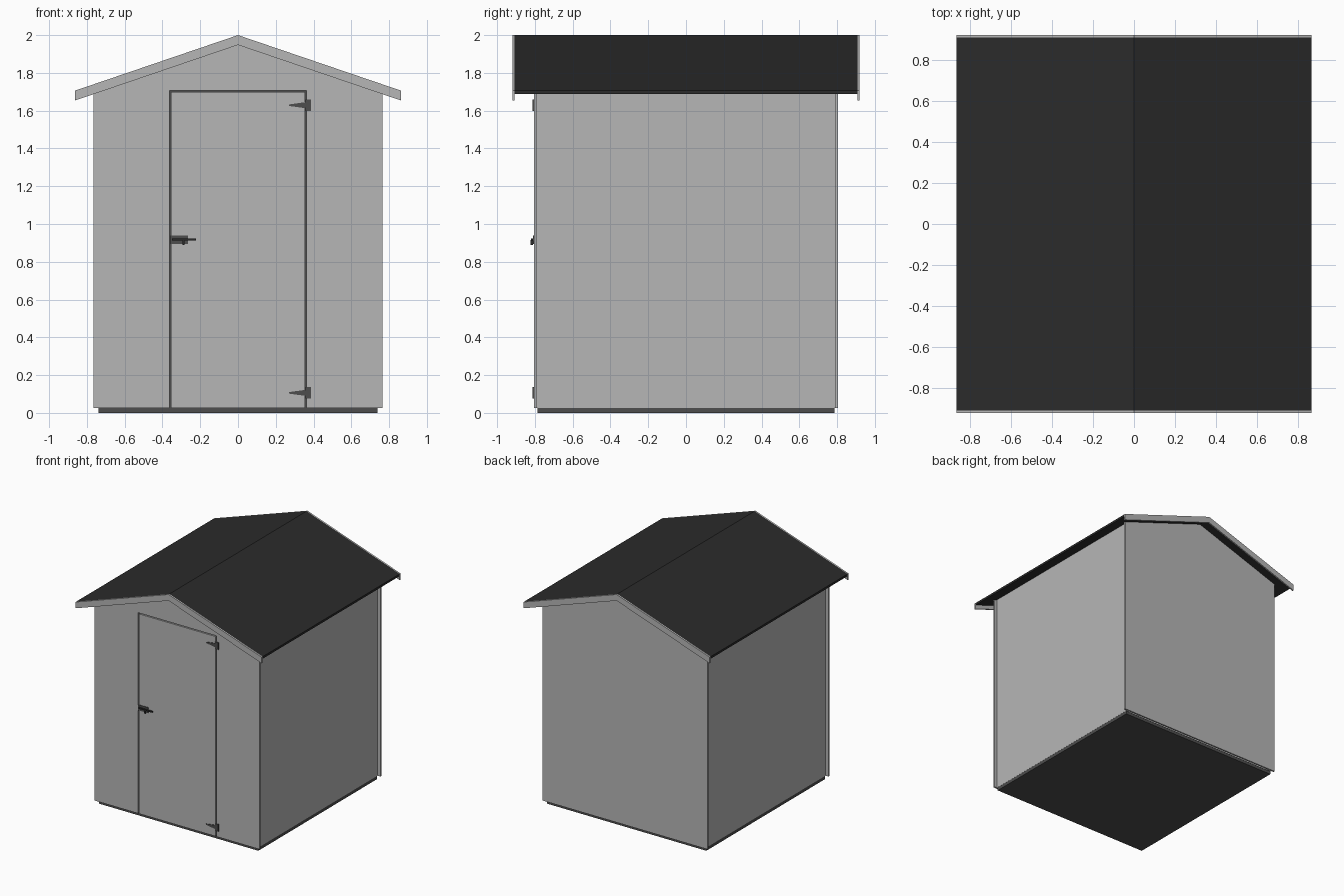
import bpy, bmesh

if "Cube" in bpy.data.objects:
    bpy.data.objects.remove(bpy.data.objects["Cube"])

def material(name, v):
    m = bpy.data.materials.new(name)
    m.diffuse_color = (v, v, v, 1)
    m.use_nodes = True
    m.node_tree.nodes["Principled BSDF"].inputs["Base Color"].default_value = m.diffuse_color
    return m

GREY = material("light_grey_panel", 0.47)
METAL = material("dark_grey_metal", 0.075)
FELT = material("black_roof_felt", 0.024)

def prism(name, pts, y0, y1, mat):
    """Extrude an x-z outline from y0 to y1."""
    bm = bmesh.new()
    face = bm.faces.new([bm.verts.new((x, y0, z)) for x, z in pts])
    ext = bmesh.ops.extrude_face_region(bm, geom=[face])
    new = [v for v in ext["geom"] if isinstance(v, bmesh.types.BMVert)]
    bmesh.ops.translate(bm, verts=new, vec=(0, y1 - y0, 0))
    bmesh.ops.recalc_face_normals(bm, faces=bm.faces)
    me = bpy.data.meshes.new(name)
    bm.to_mesh(me)
    bm.free()
    me.materials.append(mat)
    ob = bpy.data.objects.new(name, me)
    bpy.context.collection.objects.link(ob)
    return ob

def box(name, x0, x1, y0, y1, z0, z1, mat):
    return prism(name, [(x0, z0), (x1, z0), (x1, z1), (x0, z1)], y0, y1, mat)

RIDGE, EAVE_X, EAVE_Z = 2.0, 0.863, 1.706
SLOPE = (RIDGE - EAVE_Z) / EAVE_X
T = 0.018                       # vertical roof thickness
W, B = 0.765, 0.027             # half width and bottom of the end panels

def under_roof(x):
    return RIDGE - T - SLOPE * abs(x)

def chevron(depth):
    return [(-EAVE_X, EAVE_Z), (0, RIDGE), (EAVE_X, EAVE_Z),
            (EAVE_X, EAVE_Z - depth), (0, RIDGE - depth), (-EAVE_X, EAVE_Z - depth)]

# Floor base
box("floor_base", -0.738, 0.738, -0.785, 0.785, 0, B, METAL)

# End panels: back plain, front notched for the door
gable = [(W, under_roof(W)), (0, under_roof(0)), (-W, under_roof(W))]
prism("back_wall", [(-W, B), (W, B)] + gable, 0.792, 0.806, GREY)
D, DT = 0.363, 1.708
prism("front_wall", [(-W, B), (-D, B), (-D, DT), (D, DT), (D, B), (W, B)] + gable,
      -0.806, -0.792, GREY)

# Side walls, set in slightly from the end panels
for side, s in (("left", -1), ("right", 1)):
    a, b = 0.715 * s, 0.739 * s
    prism(side + "_wall", [(a, B), (b, B), (b, under_roof(b)), (a, under_roof(a))],
          -0.792, 0.792, GREY)

# Door with a dark strip showing through the seam
G = 0.008
box("door", -D + G, D - G, -0.806, -0.792, B, DT - G, GREY)
box("door_seam_backing", -D - 0.02, D + 0.02, -0.792, -0.786, B, DT + 0.02, METAL)

# Roof and gable trim boards
prism("roof", chevron(T), -0.907, 0.907, FELT)
for end, s in (("front", -1), ("back", 1)):
    prism(end + "_trim_board", chevron(0.052), 0.907 * s, 0.919 * s, GREY)

# Tapered strap hinges
for pos, z in (("upper", 1.629), ("lower", 0.106)):
    box(pos + "_hinge_plate", 0.357, 0.386, -0.813, -0.805, z - 0.03, z + 0.03, METAL)
    prism(pos + "_hinge_strap", [(0.27, z - 0.004), (0.357, z - 0.016),
                                 (0.357, z + 0.016), (0.27, z + 0.004)],
          -0.811, -0.805, METAL)

# Sliding latch: plate, bolt and small handle
box("latch_plate", -0.358, -0.266, -0.811, -0.805, 0.894, 0.94, METAL)
box("latch_bolt", -0.35, -0.223, -0.82, -0.809, 0.912, 0.923, FELT)
box("latch_handle", -0.295, -0.283, -0.822, -0.811, 0.888, 0.914, FELT)
